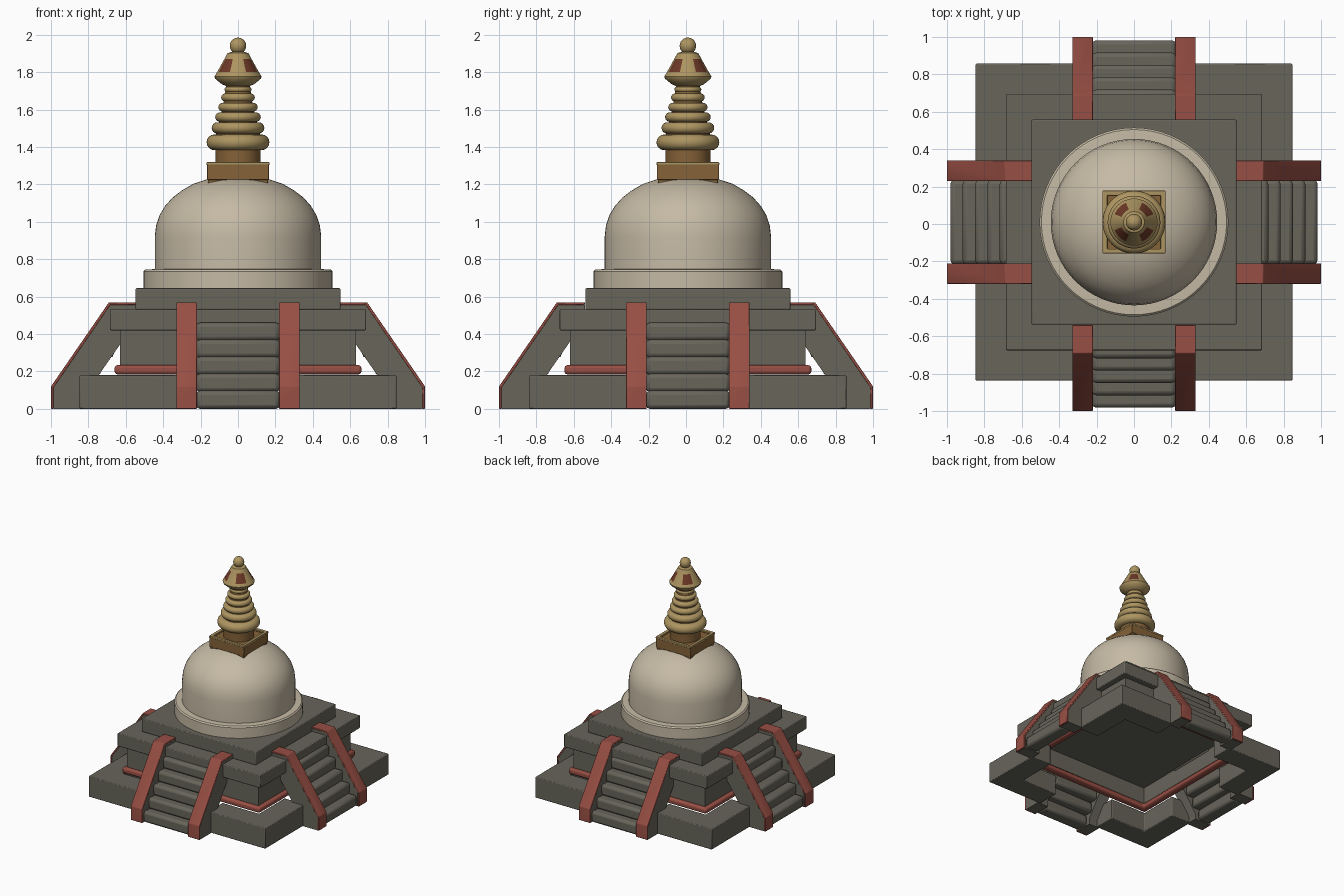
import bpy, bmesh, math
from mathutils import Matrix

if "Cube" in bpy.data.objects:
    bpy.data.objects.remove(bpy.data.objects["Cube"])

CY = 0.01  # body sits slightly behind the origin


def mat(name, c):
    m = bpy.data.materials.new(name)
    m.diffuse_color = (*c, 1)
    m.use_nodes = True
    m.node_tree.nodes["Principled BSDF"].inputs["Base Color"].default_value = m.diffuse_color
    return m


STONE = mat("grey_stone", (0.135, 0.128, 0.102))
PLASTER = mat("cream_plaster", (0.56, 0.49, 0.375))
RED = mat("brick_red", (0.31, 0.077, 0.057))
GOLD = mat("gold", (0.42, 0.30, 0.12))
BRONZE = mat("dark_bronze", (0.24, 0.125, 0.04))
RUST = mat("rust_red", (0.15, 0.04, 0.02))


def finish(name, bm, *mats, bevel=0, smooth=35):
    bmesh.ops.recalc_face_normals(bm, faces=bm.faces)
    me = bpy.data.meshes.new(name)
    bm.to_mesh(me)
    bm.free()
    ob = bpy.data.objects.new(name, me)
    bpy.context.collection.objects.link(ob)
    for m in mats:
        me.materials.append(m)
    bpy.ops.object.select_all(action='DESELECT')
    ob.select_set(True)
    bpy.context.view_layer.objects.active = ob
    bpy.ops.object.shade_smooth_by_angle(angle=math.radians(smooth))
    if bevel:
        b = ob.modifiers.new("bevel", 'BEVEL')
        b.width, b.segments = bevel, 2
        b.limit_method = 'ANGLE'
    return ob


def extrude_outline(name, pts, axis, a, b, m, bevel=0, turn=0, cy=0.0):
    """Extrude a 2D outline along y (points are x,z) or z (points are x,y)."""
    bm = bmesh.new()
    put = (lambda p, t: (p[0], t, p[1])) if axis == 'y' else (lambda p, t: (p[0], p[1], t))
    f = bm.faces.new([bm.verts.new(put(p, a)) for p in pts])
    r = bmesh.ops.extrude_face_region(bm, geom=[f])
    vs = [v for v in r["geom"] if isinstance(v, bmesh.types.BMVert)]
    d = (0, b - a, 0) if axis == 'y' else (0, 0, b - a)
    bmesh.ops.translate(bm, vec=d, verts=vs)
    bmesh.ops.transform(bm, matrix=Matrix.Translation((0, cy, 0)) @ Matrix.Rotation(turn, 4, 'Z'),
                        verts=bm.verts)
    return finish(name, bm, m, bevel=bevel)


def slab(name, h, z0, z1, m, bevel=0.006):
    return extrude_outline(name, [(-h, -h), (h, -h), (h, h), (-h, h)], 'z', z0, z1, m, bevel, cy=CY)


def square_ring(name, outer, inner, z0, z1, m, bevel=0):
    bm = bmesh.new()
    sq = [(-1, -1), (1, -1), (1, 1), (-1, 1)]
    rows = [[bm.verts.new((x * h, y * h + CY, z)) for x, y in sq]
            for h, z in ((outer, z0), (outer, z1), (inner, z1), (inner, z0))]
    for k in range(4):
        p, q = rows[k], rows[(k + 1) % 4]
        for i in range(4):
            bm.faces.new((p[i], p[(i + 1) % 4], q[(i + 1) % 4], q[i]))
    return finish(name, bm, m, bevel=bevel)


def lathe(name, prof, *mats, n=48, rule=None):
    bm = bmesh.new()
    rows = []
    for r, z in prof:
        rows.append([bm.verts.new((r * math.cos(2 * math.pi * i / n),
                                   CY + r * math.sin(2 * math.pi * i / n), z)) for i in range(n)])
    for p, q in zip(rows, rows[1:]):
        for i in range(n):
            f = bm.faces.new((p[i], p[(i + 1) % n], q[(i + 1) % n], q[i]))
            if rule:
                f.material_index = rule(f.calc_center_median())
    bm.faces.new(rows[0])
    bm.faces.new(rows[-1])
    return finish(name, bm, *mats)


# Base: four L-shaped corners, leaving openings for the stairs
o, i_, s = 0.847, 0.65, 0.30
for k in range(4):
    extrude_outline(f"base_corner_{k}", [(s, o), (o, o), (o, s), (i_, s), (i_, i_), (s, i_)],
                    'z', 0, 0.18, STONE, 0.006, k * math.pi / 2, CY)

# Terraces: hollow wall with a red moulding at its foot, then square slabs
square_ring("red_moulding", 0.66, 0.60, 0.184, 0.234, RED, 0.016)
square_ring("terrace_wall", 0.63, 0.61, 0.22, 0.43, STONE)
slab("terrace_ceiling", 0.615, 0.38, 0.43, STONE, 0)
slab("middle_slab", 0.685, 0.42, 0.532, STONE)
slab("upper_slab", 0.548, 0.53, 0.645, STONE)

# Stairs on all four sides: stringers with red caps, and rounded treads
outer = [(1.0, 0), (1.0, 0.12), (0.69, 0.57), (0.54, 0.57)]
inner = [(0.986, 0), (0.986, 0.115), (0.683, 0.556), (0.54, 0.556)]
for k in range(4):
    turn = k * math.pi / 2
    cy = CY if k % 2 == 0 else 0.0
    for side, (a, b) in enumerate(((-0.33, -0.22), (0.22, 0.33))):
        extrude_outline(f"stringer_{k}_{side}", inner + [(0.54, 0.475), (0.835, 0.05), (0.835, 0)],
                        'y', a + 0.002, b - 0.002, STONE, 0, turn, cy)
        extrude_outline(f"rail_cap_{k}_{side}", outer + inner[::-1], 'y', a, b, RED, 0.004, turn, cy)
    for j in range(5):
        r, z = 0.982 - 0.066 * j, 0.091 * j
        extrude_outline(f"tread_{k}_{j}", [(r, z), (r, z + 0.097), (r - 0.12, z + 0.097), (r - 0.12, z)],
                        'y', -0.225, 0.225, STONE, 0.022, turn, cy)

# Drum and dome
lathe("drum", [(0.48, 0.64), (0.505, 0.645), (0.505, 0.735), (0.495, 0.745), (0.43, 0.748)], PLASTER, n=64)
lathe("dome", [(0.445, 0.73), (0.445, 0.92), (0.438, 0.98), (0.42, 1.035), (0.39, 1.085),
               (0.35, 1.13), (0.30, 1.168), (0.24, 1.203), (0.17, 1.226), (0.09, 1.238), (0.01, 1.241)],
      PLASTER, n=64)

# Square box under the spire, with a gold-edged rim
slab("spire_box", 0.16, 1.19, 1.30, BRONZE)
square_ring("spire_box_rim", 0.166, 0.145, 1.225, 1.317, BRONZE, 0.004)
square_ring("spire_box_edge", 0.168, 0.143, 1.303, 1.319, GOLD, 0.004)

# Spire core and rings
lathe("spire_core", [(0.12, 1.28), (0.12, 1.38), (0.125, 1.44), (0.08, 1.62), (0.06, 1.75)], BRONZE)
for k, (r, z, h) in enumerate(((0.168, 1.425, 0.042), (0.141, 1.502, 0.03), (0.122, 1.56, 0.025),
                               (0.105, 1.613, 0.023), (0.09, 1.665, 0.021), (0.072, 1.708, 0.014))):
    arc = [(r - h + h * math.cos(t), z + h * math.sin(t))
           for t in (math.pi * (q / 8 - 0.5) for q in range(9))]
    lathe(f"spire_ring_{k}", [(0.05, z - h)] + arc + [(0.05, z + h)], GOLD)


# Crown with four dark windows on the diagonals
def window(c):
    a = math.degrees(math.atan2(abs(c.y - CY), abs(c.x)))
    return 1 if 1.80 < c.z < 1.87 and 22 < a < 68 else 0


lathe("crown", [(0.06, 1.725), (0.085, 1.735), (0.122, 1.765), (0.126, 1.778), (0.112, 1.80),
                (0.072, 1.872), (0.056, 1.902), (0.03, 1.91)], GOLD, RUST, rule=window)
lathe("finial", [(0.043 * math.sin(t) + 0.001, 1.941 - 0.044 * math.cos(t))
                 for t in (math.pi * q / 12 for q in range(13))], GOLD, n=24)
